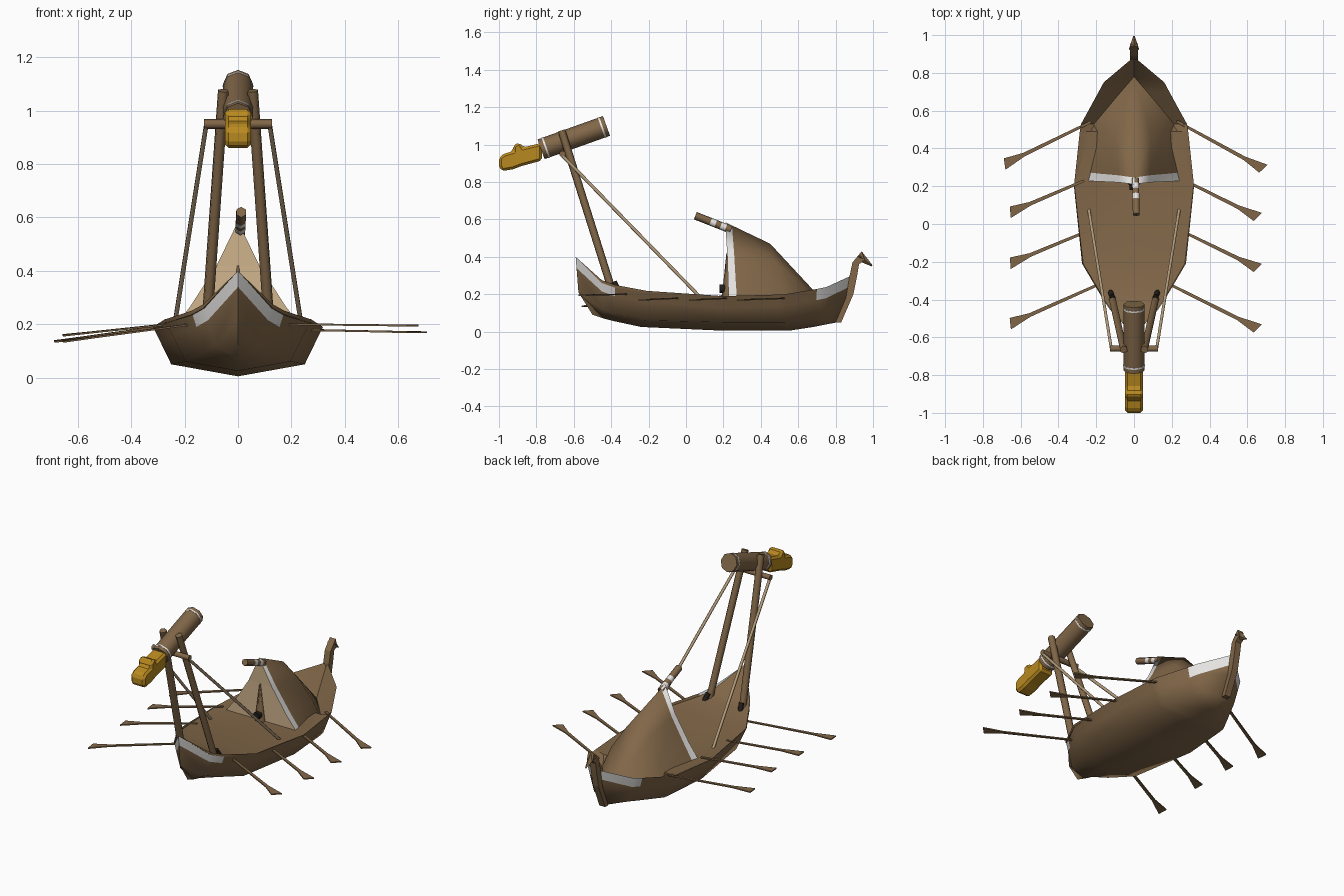
import bpy, bmesh, math
from mathutils import Vector, Matrix

cube = bpy.data.objects.get("Cube")
if cube:
    bpy.data.objects.remove(cube, do_unlink=True)


def material(name, color):
    m = bpy.data.materials.new(name)
    m.use_nodes = True
    m.diffuse_color = (*color, 1)
    m.node_tree.nodes["Principled BSDF"].inputs["Base Color"].default_value = (*color, 1)
    return m


WOOD = material("brown wood", (0.22, 0.135, 0.065))
PALE = material("pale trim", (0.8, 0.79, 0.77))
SAND = material("sand cloth", (0.66, 0.48, 0.28))
GOLD = material("golden bronze", (0.48, 0.25, 0.014))
DARK = material("dark iron", (0.015, 0.012, 0.01))
ROPE = material("rope", (0.45, 0.33, 0.20))


def finish(name, bm, mats, smooth=None):
    bmesh.ops.remove_doubles(bm, verts=bm.verts, dist=0.0005)
    bmesh.ops.recalc_face_normals(bm, faces=bm.faces)
    mesh = bpy.data.meshes.new(name)
    bm.to_mesh(mesh)
    bm.free()
    ob = bpy.data.objects.new(name, mesh)
    bpy.context.collection.objects.link(ob)
    for m in mats:
        mesh.materials.append(m)
    if smooth:
        bpy.ops.object.select_all(action="DESELECT")
        ob.select_set(True)
        bpy.context.view_layer.objects.active = ob
        bpy.ops.object.shade_smooth_by_angle(angle=math.radians(smooth))
    return ob


def rod(name, a, b, r, mat, sides=6, r_end=None):
    """Straight bar between two points."""
    a, b = Vector(a), Vector(b)
    d = b - a
    bm = bmesh.new()
    turn = d.to_track_quat("Z", "Y").to_matrix().to_4x4()
    bmesh.ops.create_cone(bm, cap_ends=True, segments=sides, radius1=r,
                          radius2=r_end or r, depth=d.length,
                          matrix=Matrix.Translation((a + b) / 2) @ turn)
    return finish(name, bm, [mat], 65)


def slab(name, outline, shift, mat):
    """Flat outline extruded by a shift, centred on its own plane."""
    shift = Vector(shift)
    bm = bmesh.new()
    face = bm.faces.new([bm.verts.new(Vector(p) - shift / 2) for p in outline])
    out = bmesh.ops.extrude_face_region(bm, geom=[face])["geom"]
    bmesh.ops.translate(bm, vec=shift,
                        verts=[v for v in out if isinstance(v, bmesh.types.BMVert)])
    return finish(name, bm, [mat])


def side_slab(name, profile, half, mat):
    return slab(name, [(0, y, z) for y, z in profile], (2 * half, 0, 0), mat)


def poly(bm, pts, index=0):
    """Face that skips repeated points."""
    keep = []
    for p in pts:
        p = Vector(p)
        if all((p - q).length > 1e-5 for q in keep):
            keep.append(p)
    if len(keep) > 2:
        bm.faces.new([bm.verts.new(p) for p in keep]).material_index = index


# Hull stations: rail, chine, keel (y, z), deck edge
STATIONS = [
    ((0, -.59, .40), (0, -.575, .21), (-.50, .09), (0, -.59, .40)),
    ((.13, -.45, .275), (.085, -.45, .12), (-.44, .07), (.13, -.45, .26)),
    ((.175, -.38, .25), (.125, -.38, .095), (-.38, .055), (.175, -.38, .235)),
    ((.275, -.21, .218), (.195, -.22, .06), (-.24, .025), (.27, -.21, .205)),
    ((.318, .20, .19), (.25, .20, .05), (.20, .005), (.315, .20, .187)),
    ((.287, .49, .198), (.227, .49, .05), (.50, .005), (.23, .49, .185)),
    ((.28, .53, .20), (.22, .53, .05), (.55, .005), (.205, .53, .12)),
    ((.187, .70, .228), (.143, .69, .07), (.68, .025), (.07, .70, .115)),
    ((.16, .75, .238), (.12, .74, .078), (.73, .035), (.025, .75, .115)),
    ((0, .885, .30), (0, .865, .18), (.81, .05), (0, .78, .115)),
]


def sections(station, side):
    """Hull ring from rail to keel, then deck ring from rail to middle."""
    rail, chine, keel, edge = station
    rail, chine, edge = Vector(rail), Vector(chine), Vector(edge)
    band = rail.lerp(chine, 0.06 / (rail.z - chine.z))
    hull = [rail, band, chine, Vector((0, *keel))]
    deck = [rail, edge, Vector((0, edge.y, edge.z))]
    return [[Vector((p.x * side, p.y, p.z)) for p in ring] for ring in (hull, deck)]


hull_bm, deck_bm = bmesh.new(), bmesh.new()
for side in (-1, 1):
    for s, t in zip(STATIONS, STATIONS[1:]):
        banded = t[0][1] < -.3 or s[0][1] > .6
        (a, c), (b, d) = sections(s, side), sections(t, side)
        for k in range(3):
            poly(hull_bm, (a[k], b[k], b[k + 1], a[k + 1]), int(banded and k == 0))
        for k in range(2):
            poly(deck_bm, (c[k], d[k], d[k + 1], c[k + 1]))
finish("hull", hull_bm, [WOOD, PALE], 65)
finish("deck", deck_bm, [WOOD], 30)

# Curved stern post with a beaked head
side_slab("stern_post", [(.80, .05), (.855, .18), (.875, .30), (.89, .37), (.94, .43),
                         (.955, .385), (.925, .36), (.915, .30), (.895, .20),
                         (.83, .05)], .02, WOOD)
rod("stern_beak", (0, .925, .405), (0, .995, .352), .027, WOOD, 4, .004)

# Cabin tent: smooth roof with a pale front hem, and a sand front
FRONT = [(0, .21, .585), (.08, .22, .42), (.18, .225, .265), (.25, .228, .175)]
MIDDLE = [(0, .45, .47), (.09, .47, .38), (.17, .50, .25), (.215, .53, .12)]
TAIL = Vector((0, .78, .115))
roof_bm, front_bm = bmesh.new(), bmesh.new()
for side in (-1, 1):
    f, m = [[Vector((x * side, y, z)) for x, y, z in ring] for ring in (FRONT, MIDDLE)]
    hem = [p.lerp(q, .15) for p, q in zip(f, m)]
    for k in range(3):
        poly(roof_bm, (f[k], f[k + 1], hem[k + 1], hem[k]), 1)
        poly(roof_bm, (hem[k], hem[k + 1], m[k + 1], m[k]))
        poly(roof_bm, (m[k], m[k + 1], TAIL))
        base = [Vector((0, p.y, p.z)) for p in (f[k], f[k + 1])]
        poly(front_bm, (f[k], f[k + 1], base[1], base[0]))
finish("tent_roof", roof_bm, [WOOD, PALE], 179)
finish("tent_front", front_bm, [SAND])
rod("door_flap", (0, .225, .17), (0, .22, .42), .035, WOOD, 6, .004)
rod("door_knob", (0, .18, .23), (0, .21, .23), .023, DARK, 8)

# Ridge pole with pale rings near the tent
tip, root = Vector((.012, .05, .62)), Vector((.008, .24, .545))
for i in range(7):
    rod("ridge_pole_%d" % i, tip.lerp(root, i / 7), tip.lerp(root, (i + 1) / 7),
        .021, PALE if i in (3, 5) else WOOD)

# Ram frame: leaning masts, feet, stays and crossbar
for side, label in ((-1, "right"), (1, "left")):
    rod("mast_" + label, (side * .115, -.395, .22), (side * .055, -.665, 1.075), .021, WOOD)
    rod("mast_foot_" + label, (side * .125, -.36, .22), (side * .115, -.385, .265),
        .016, DARK)
    rod("stay_" + label, (side * .12, -.66, .94), (side * .24, .08, .18), .009, ROPE)
rod("crossbar", (-.128, -.66, .95), (.128, -.66, .95), .018, WOOD)

# Ram beam with thin collars and animal head
back, nose = Vector((0, -.425, 1.1)), Vector((0, -.775, .975))
rod("ram_beam", back, nose, .056, WOOD, 8)
for i, t in enumerate((.06, .92)):
    rod("ram_collar_%d" % i, nose.lerp(back, t), nose.lerp(back, t + .025), .0575, PALE, 8)
head = side_slab("ram_head", [(-.77, .915), (-.88, .885), (-.925, .868), (-.985, .858),
                              (-1, .885), (-1, .93), (-.975, .95), (-.925, .965),
                              (-.925, .995), (-.89, 1.012), (-.87, .985), (-.77, 1.01)],
                 .048, GOLD)
bevel = head.modifiers.new("soft_edges", "BEVEL")
bevel.width = .013
bevel.segments = 1


# Flat oars with flared blades
def oar(name, a, b):
    a, b = Vector(a), Vector(b)
    d = (b - a).normalized()
    across = d.cross(Vector((0, 0, 1))).normalized()
    start, neck = a - d * .05, b - d * .12
    slab(name, [start - across * .007, neck - across * .010, b - across * .029 + d * .004,
                b + across * .029 - d * .015, neck + across * .010,
                start + across * .007], (0, 0, .007), WOOD)


OARS = [(.27, .52, .69, .29), (.31, .21, .66, .035), (.30, -.06, .66, -.235),
        (.21, -.33, .66, -.555)]
for i, (x, y, tx, ty) in enumerate(OARS):
    bow = i == 3
    oar("left_oar_%d" % i, (x, y, .2 if bow else .178), (tx, ty, .195 if bow else .17))
    oar("right_oar_%d" % i, (-x, y, .195), (-tx, ty + .025, .135 if i % 3 == 0 else .158))
